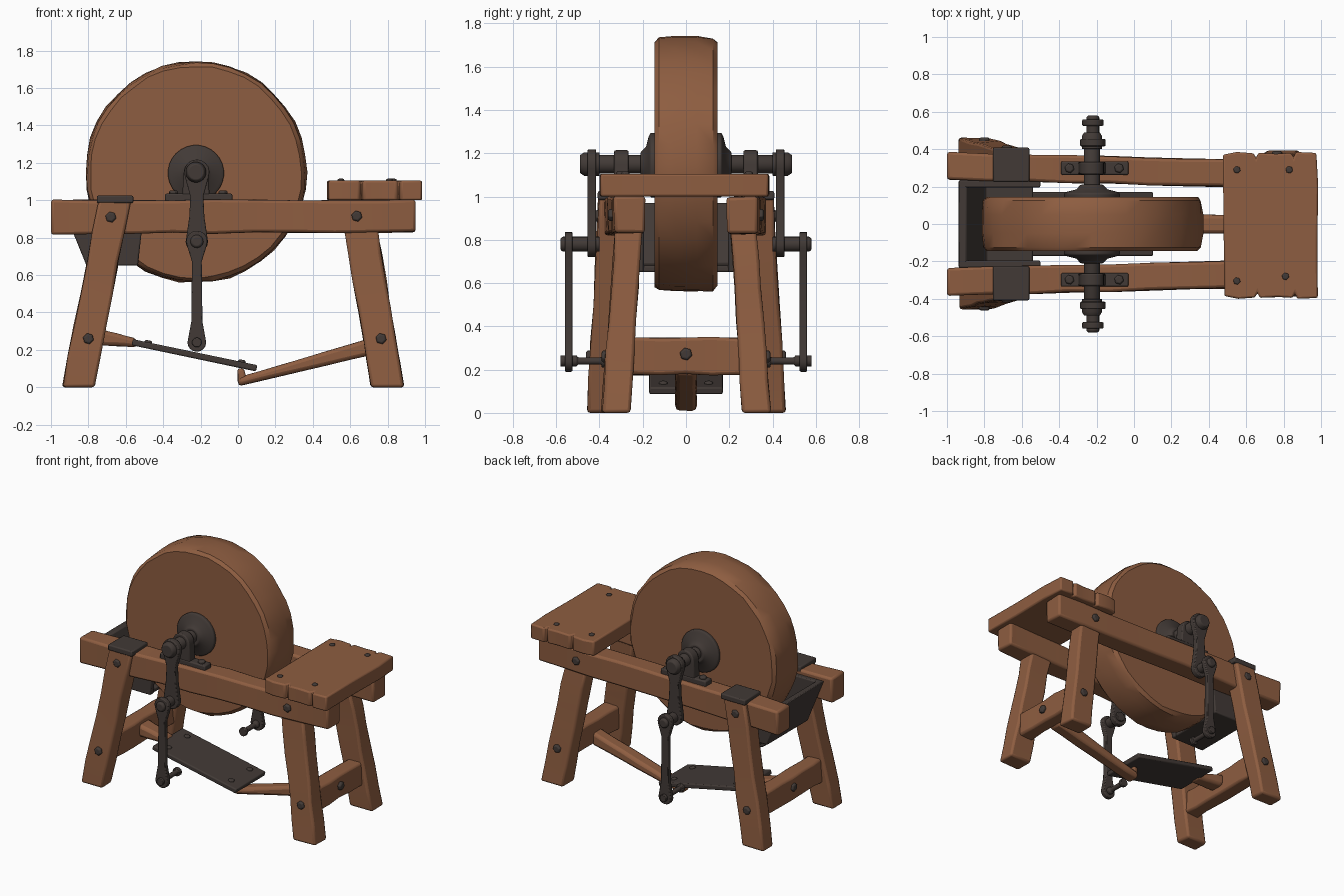
import bpy, bmesh, math, random
from mathutils import Vector

random.seed(4)
old = bpy.data.objects.get("Cube")
if old:
    bpy.data.objects.remove(old, do_unlink=True)


def material(name, rgb):
    m = bpy.data.materials.new(name)
    m.use_nodes = True
    m.diffuse_color = (*rgb, 1)
    m.node_tree.nodes["Principled BSDF"].inputs["Base Color"].default_value = (*rgb, 1)
    return m


WOOD = material("brown_wood", (0.27, 0.11, 0.052))
IRON = material("dark_iron", (0.054, 0.042, 0.037))


def finish(name, bm, mat, bevel):
    bmesh.ops.recalc_face_normals(bm, faces=bm.faces)
    mesh = bpy.data.meshes.new(name)
    bm.to_mesh(mesh)
    bm.free()
    mesh.materials.append(mat)
    obj = bpy.data.objects.new(name, mesh)
    bpy.context.collection.objects.link(obj)
    bpy.ops.object.select_all(action="DESELECT")
    obj.select_set(True)
    bpy.context.view_layer.objects.active = obj
    bpy.ops.object.shade_smooth_by_angle(angle=math.radians(35))
    if bevel:
        mod = obj.modifiers.new("soft_edges", "BEVEL")
        mod.width, mod.segments = bevel, 2
        mod.limit_method, mod.angle_limit = "ANGLE", math.radians(35)
    return obj


def place(axis, a, b, c):
    return Vector({"x": (c, a, b), "y": (a, c, b), "z": (a, b, c)}[axis])


def skin(bm, rings):
    # Joins rings of vertices and closes both ends
    n = len(rings[0])
    for r0, r1 in zip(rings, rings[1:]):
        for i in range(n):
            j = (i + 1) % n
            bm.faces.new((r0[i], r0[j], r1[j], r1[i]))
    bm.faces.new(rings[0])
    bm.faces.new(rings[-1])


def prism(name, pts, axis, lo, hi, mat, bevel=0.008):
    bm = bmesh.new()
    skin(bm, [[bm.verts.new(place(axis, a, b, c)) for a, b in pts] for c in (lo, hi)])
    return finish(name, bm, mat, bevel)


def box(name, x, y, z, mat, bevel=0.008):
    pts = [(x[0], y[0]), (x[1], y[0]), (x[1], y[1]), (x[0], y[1])]
    return prism(name, pts, "z", z[0], z[1], mat, bevel)


def timber(name, p0, p1, half0, half1, axis, wobble=0.005, bevel=0.015, steps=6):
    # Hewn beam with a rectangular section across the given axis
    bm, rings = bmesh.new(), []
    p0, p1, half0, half1 = map(Vector, (p0, p1, half0, half1))
    for k in range(steps + 1):
        c, h = p0.lerp(p1, k / steps), half0.lerp(half1, k / steps)
        rings.append([])
        for a, b in ((-1, -1), (1, -1), (1, 1), (-1, 1)):
            off = place(axis, a * h.x, b * h.y, 0)
            shake = place(axis, random.uniform(-wobble, wobble), random.uniform(-wobble, wobble), 0)
            rings[-1].append(bm.verts.new(c + off + shake))
    skin(bm, rings)
    return finish(name, bm, WOOD, bevel)


def lathe(name, origin, direction, profile, mat, segs=20, wobble=0, bevel=0.004):
    # Profile is (distance along axis, radius)
    bm = bmesh.new()
    d = Vector(direction).normalized()
    u = d.orthogonal().normalized()
    v = d.cross(u)
    rings = []
    for t, r in profile:
        ring = []
        for i in range(segs):
            a = 2 * math.pi * i / segs
            rr = r + random.uniform(-wobble, wobble)
            ring.append(bm.verts.new(Vector(origin) + d * t + (u * math.cos(a) + v * math.sin(a)) * rr))
        rings.append(ring)
    skin(bm, rings)
    return finish(name, bm, mat, bevel)


def bolt(name, pos, direction, r=0.03, h=0.018):
    lathe(name, pos, direction, [(-0.02, r), (h * 0.6, r), (h, r * 0.7)], IRON, segs=6, bevel=0.003)


def link(name, x, z_top, z_low, r_top, r_low, waist, y0, y1):
    # Flat bar with a round eye at each end
    def arc(z, r, start):
        return [(x + r * math.cos(math.radians(start + 22 * i)), z + r * math.sin(math.radians(start + 22 * i)))
                for i in range(11)]
    za, zb = z_top - r_top * 1.9, z_low + r_low * 2.2
    pts = arc(z_top, r_top, -20) + [(x - waist, za), (x - waist * 1.15, zb)]
    pts += arc(z_low, r_low, 160) + [(x + waist * 1.15, zb), (x + waist, za)]
    prism(name, pts, "y", y0, y1, IRON, 0.006)


# Grinding wheel
WX, WZ = -0.225, 1.15
lathe("wheel", (WX, 0, WZ), (0, 1, 0),
      [(-0.145, 0.565), (-0.125, 0.584), (-0.05, 0.592), (0.05, 0.592), (0.125, 0.584), (0.145, 0.565)],
      WOOD, segs=40, wobble=0.005, bevel=0)
lathe("axle", (WX, -0.49, WZ), (0, 1, 0),
      [(0, 0.036), (0.01, 0.043), (0.97, 0.043), (0.98, 0.036)], IRON)

# Trough that holds water under the wheel
prism("trough_floor", [(-0.94, 0.97), (-0.81, 0.65), (-0.54, 0.65), (-0.54, 0.68), (-0.79, 0.69), (-0.895, 0.97)],
      "y", -0.22, 0.22, IRON)

for s, side in ((-1, "right"), (1, "left")):
    # Frame beams and legs
    timber(f"{side}_beam", (-1, 0.31 * s, 0.91), (0.95, 0.26 * s, 0.915),
           (0.073, 0.09), (0.073, 0.085), "x", steps=9)
    timber(f"{side}_tall_leg", (-0.855, 0.4 * s, 0), (-0.66, 0.337 * s, 1.0),
           (0.085, 0.06), (0.085, 0.065), "z")
    timber(f"{side}_seat_leg", (0.8, 0.325 * s, 0), (0.655, 0.265 * s, 0.86),
           (0.088, 0.066), (0.088, 0.06), "z")
    box(f"{side}_leg_cap", (-0.755, -0.56), sorted((0.225 * s, 0.408 * s)), (0.985, 1.025), IRON)
    for i, (x, y, z) in enumerate(((-0.68, 0.402, 0.91), (-0.8, 0.445, 0.26),
                                   (0.635, 0.342, 0.915), (0.765, 0.372, 0.26))):
        bolt(f"{side}_frame_bolt_{i}", (x, y * s, z), (0, s, 0))
    # Trough walls
    prism(f"{side}_trough_wall", [(-0.94, 0.97), (-0.81, 0.65), (-0.535, 0.65), (-0.5, 0.97)],
          "y", 0.195 * s, 0.235 * s, IRON)
    # Hub and axle bearing
    lathe(f"{side}_hub", (WX, 0, WZ - 0.005), (0, s, 0),
          [(0.13, 0.15), (0.163, 0.15), (0.172, 0.135), (0.185, 0.085), (0.21, 0.06)], IRON, segs=28)
    box(f"{side}_bearing_base", (-0.39, -0.03), sorted((0.262 * s, 0.335 * s)), (0.99, 1.035), IRON)
    arch = [(WX + 0.065 * math.cos(math.radians(a)), WZ + 0.065 * math.sin(math.radians(a)))
            for a in range(0, 181, 20)]
    prism(f"{side}_bearing", [(WX + 0.075, 1.0)] + arch + [(WX - 0.075, 1.0)],
          "y", 0.265 * s, 0.332 * s, IRON)
    for x in (-0.345, -0.08):
        bolt(f"{side}_bearing_bolt", (x, 0.298 * s, 1.035), (0, 0, 1), 0.026)
    # Crank, connecting rod and their pins
    link(f"{side}_crank", WX + 0.005, WZ, 0.78, 0.068, 0.06, 0.035, 0.415 * s, 0.455 * s)
    lathe(f"{side}_axle_cap", (WX, 0, WZ), (0, s, 0), [(0.4, 0.055), (0.47, 0.055), (0.49, 0.042)], IRON)
    link(f"{side}_connecting_rod", WX + 0.005, 0.78, 0.24, 0.057, 0.05, 0.026, 0.525 * s, 0.56 * s)
    lathe(f"{side}_crank_pin", (WX + 0.005, 0, 0.78), (0, s, 0),
          [(0.4, 0.035), (0.57, 0.035), (0.58, 0.026)], IRON, segs=14)
    lathe(f"{side}_pedal_pin", (WX + 0.005, 0, 0.24), (0, s, 0),
          [(0.365, 0.03), (0.39, 0.03), (0.391, 0.017), (0.5, 0.017), (0.505, 0.026), (0.58, 0.026)],
          IRON, segs=14)

# Cross bars between the legs
for x, name in ((0.762, "seat_cross_bar"), (-0.8, "trough_cross_bar")):
    timber(name, (x, -0.35, 0.262), (x, 0.35, 0.262), (0.055, 0.086), (0.055, 0.086), "y")
    bolt(name + "_bolt", (x + math.copysign(0.056, x), 0, 0.272), (x, 0, 0))

# Treadle arms and foot plate
timber("seat_side_arm", (0.72, 0, 0.22), (0.0, 0, 0.03), (0.05, 0.045), (0.05, 0.024), "x", 0.002, 0.02)
timber("arm_tip", (0.025, 0, 0.02), (0.015, 0, 0.1), (0.025, 0.045), (0.018, 0.04), "z", 0.002, 0.012, 2)
timber("trough_side_arm", (-0.76, 0, 0.272), (-0.54, 0, 0.236), (0.06, 0.046), (0.045, 0.022), "x", 0.002, 0.02)
prism("foot_plate", [(-0.57, 0.225), (0.095, 0.085), (0.105, 0.118), (-0.562, 0.257)],
      "y", -0.17, 0.17, IRON)
for x, z in ((-0.48, 0.237), (0.02, 0.133)):
    for y in (-0.105, 0.105):
        bolt("foot_plate_bolt", (x, y, z), (0.2, 0, 1), 0.022, 0.014)

# Seat board with split ends
edge = [(0.475, 0.37), (0.55, 0.385), (0.64, 0.378), (0.652, 0.352), (0.664, 0.38), (0.76, 0.375),
        (0.84, 0.38), (0.853, 0.355), (0.865, 0.385), (0.975, 0.38)]
seat = edge + [(0.985, 0.2), (0.98, -0.1)] + [(x + 0.008, -y - 0.015) for x, y in reversed(edge)]
prism("seat", seat, "z", 1.0, 1.105, WOOD, 0.012)
for x, y in ((0.55, -0.305), (0.55, 0.29), (0.81, -0.28), (0.83, 0.29)):
    bolt("seat_bolt", (x, y, 1.105), (0, 0, 1), 0.02, 0.01)
